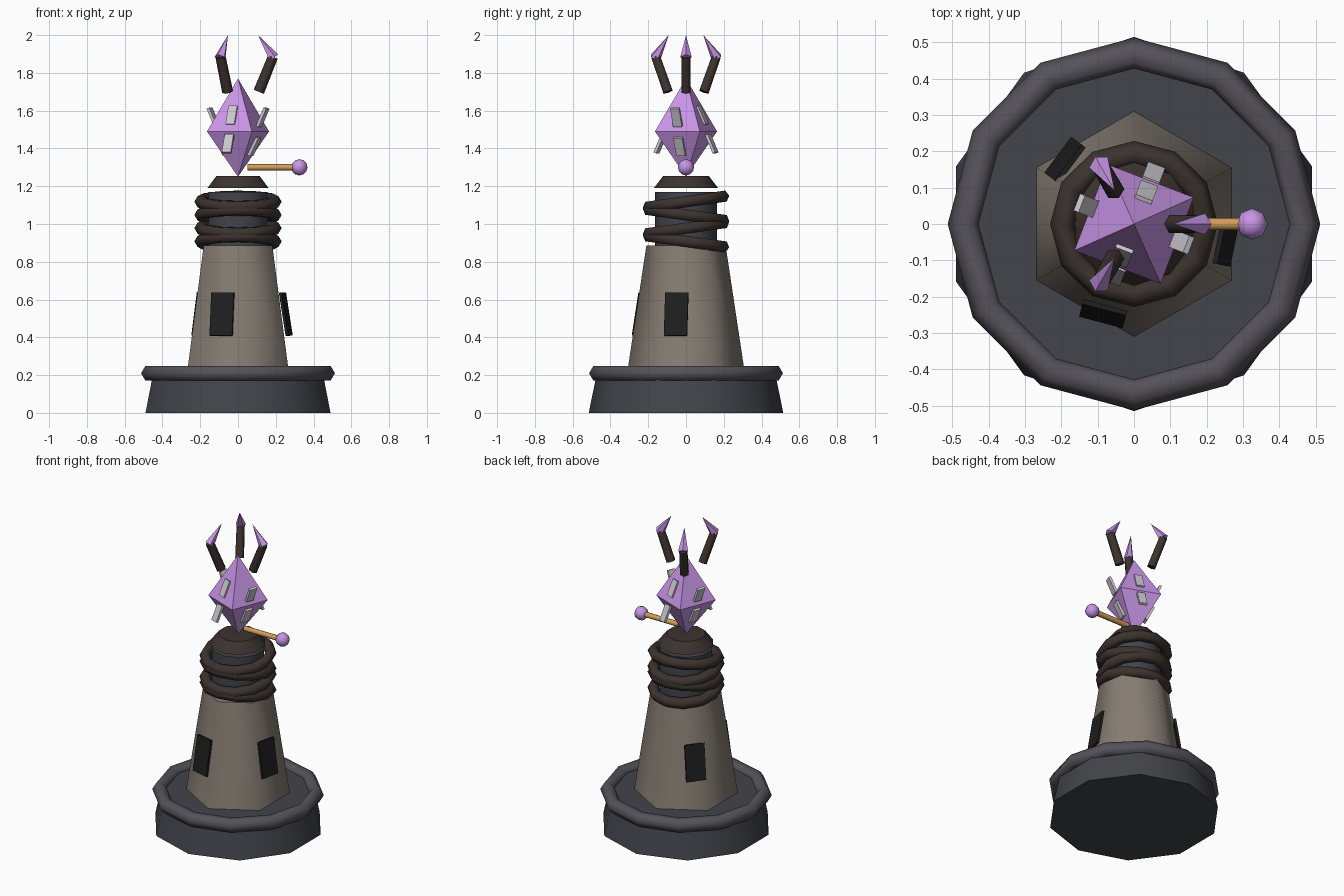
import bpy
from math import radians, cos, sin
from mathutils import Vector, Euler

if "Cube" in bpy.data.objects:
    bpy.data.objects.remove(bpy.data.objects["Cube"])


def material(name, rgb):
    m = bpy.data.materials.new(name)
    m.diffuse_color = (*rgb, 1)
    m.use_nodes = True
    m.node_tree.nodes["Principled BSDF"].inputs["Base Color"].default_value = m.diffuse_color
    return m


SLATE = material("slate", (0.055, 0.058, 0.07))
RIM = material("rim_stone", (0.09, 0.083, 0.1))
STONE = material("stone", (0.24, 0.205, 0.17))
BROWN = material("dark_metal", (0.045, 0.033, 0.028))
BLACK = material("window_dark", (0.014, 0.013, 0.014))
PURPLE = material("crystal_purple", (0.58, 0.3, 0.8))
SILVER = material("pale_shard", (0.6, 0.57, 0.62))
ORANGE = material("brass", (0.65, 0.34, 0.1))


def finish(name, mat, smooth=None):
    o = bpy.context.object
    o.name = name
    o.data.materials.append(mat)
    if smooth:
        bpy.ops.object.shade_smooth_by_angle(angle=radians(smooth))
    return o


def frustum(name, sides, r1, r2, z1, z2, mat, smooth=None, turn=0):
    bpy.ops.mesh.primitive_cone_add(vertices=sides, radius1=r1, radius2=r2, depth=z2 - z1,
                                    location=(0, 0, (z1 + z2) / 2), rotation=(0, 0, radians(turn)))
    return finish(name, mat, smooth)


def rod(name, sides, a, b, r1, r2, mat, smooth=None):
    a, b = Vector(a), Vector(b)
    d = b - a
    bpy.ops.mesh.primitive_cone_add(vertices=sides, radius1=r1, radius2=r2, depth=d.length,
                                    location=(a + b) / 2, rotation=d.to_track_quat('Z', 'Y').to_euler())
    return finish(name, mat, smooth)


def ring(name, major, minor, z, mat, tilt=0):
    bpy.ops.mesh.primitive_torus_add(major_segments=12, minor_segments=6, major_radius=major,
                                     minor_radius=minor, location=(0, 0, z),
                                     rotation=(radians(tilt), 0, 0))
    return finish(name, mat, 65)


def plate(name, loc, size, yaw, lean, mat):
    # local x is the outward normal; positive lean moves the top inward
    bpy.ops.mesh.primitive_cube_add(size=1, location=loc,
                                    rotation=Euler((0, radians(-lean), radians(yaw))))
    bpy.context.object.scale = size
    return finish(name, mat)


def polar(r, deg, z):
    return (r * cos(radians(deg)), r * sin(radians(deg)), z)


# Base and its rim
frustum("base", 10, 0.515, 0.47, 0, 0.22, SLATE, 40)
ring("base_rim", 0.468, 0.045, 0.21, RIM)

# Tapered tower with three leaning windows
frustum("tower", 6, 0.31, 0.21, 0.22, 0.885, STONE, 65)
for i, (x, y, yaw) in enumerate([(-0.19, 0.176, 143), (0.253, -0.052, -11.5), (-0.085, -0.247, -105)]):
    plate(f"window_{i}", (x, y, 0.523), (0.014, 0.124, 0.23), yaw, 9, BLACK)

# Neck wrapped with alternately tilted coils, then the cap
frustum("neck", 10, 0.163, 0.163, 0.87, 1.17, SLATE, 40)
for i in range(4):
    ring(f"coil_{i}", 0.197, 0.034, 1.118 - 0.07 * i, BROWN, 8 if i % 2 == 0 else -8)
frustum("cap", 10, 0.17, 0.12, 1.19, 1.255, BROWN, 40)

# Floating four-sided crystal
frustum("crystal_top", 4, 0.18, 0, 1.49, 1.77, PURPLE, turn=24)
frustum("crystal_bottom", 4, 0, 0.18, 1.25, 1.49, PURPLE, turn=24)

# Shards around the crystal: two per side, leaning in on one axis, out on the other
for i, az in enumerate([69, 159, 249, 339]):
    if i % 2 == 0:
        spots = [(0.092, 1.575, 24), (0.146, 1.425, 24)]
    else:
        spots = [(0.14, 1.565, -24), (0.093, 1.41, -26)]
    for tag, (r, z, lean) in zip(("upper", "lower"), spots):
        plate(f"shard_{tag}_{i}", polar(r, az, z), (0.016, 0.05, 0.105), az, lean, SILVER)

# Side arm with knob
rod("arm", 8, (0.05, 0, 1.3), (0.31, 0, 1.3), 0.017, 0.017, ORANGE, 50)
bpy.ops.mesh.primitive_uv_sphere_add(segments=8, ring_count=6, radius=0.043, location=(0.325, 0, 1.3))
finish("arm_knob", PURPLE, 50)

# Three claws with inward pointing tips
for i in range(3):
    az = 120 * i
    rod(f"claw_{i}", 6, polar(0.11, az, 1.7), polar(0.185, az, 1.885), 0.029, 0.027, BROWN, 65)
    rod(f"claw_tip_{i}", 5, polar(0.188, az, 1.88), polar(0.106, az, 2.0), 0.031, 0, PURPLE)
